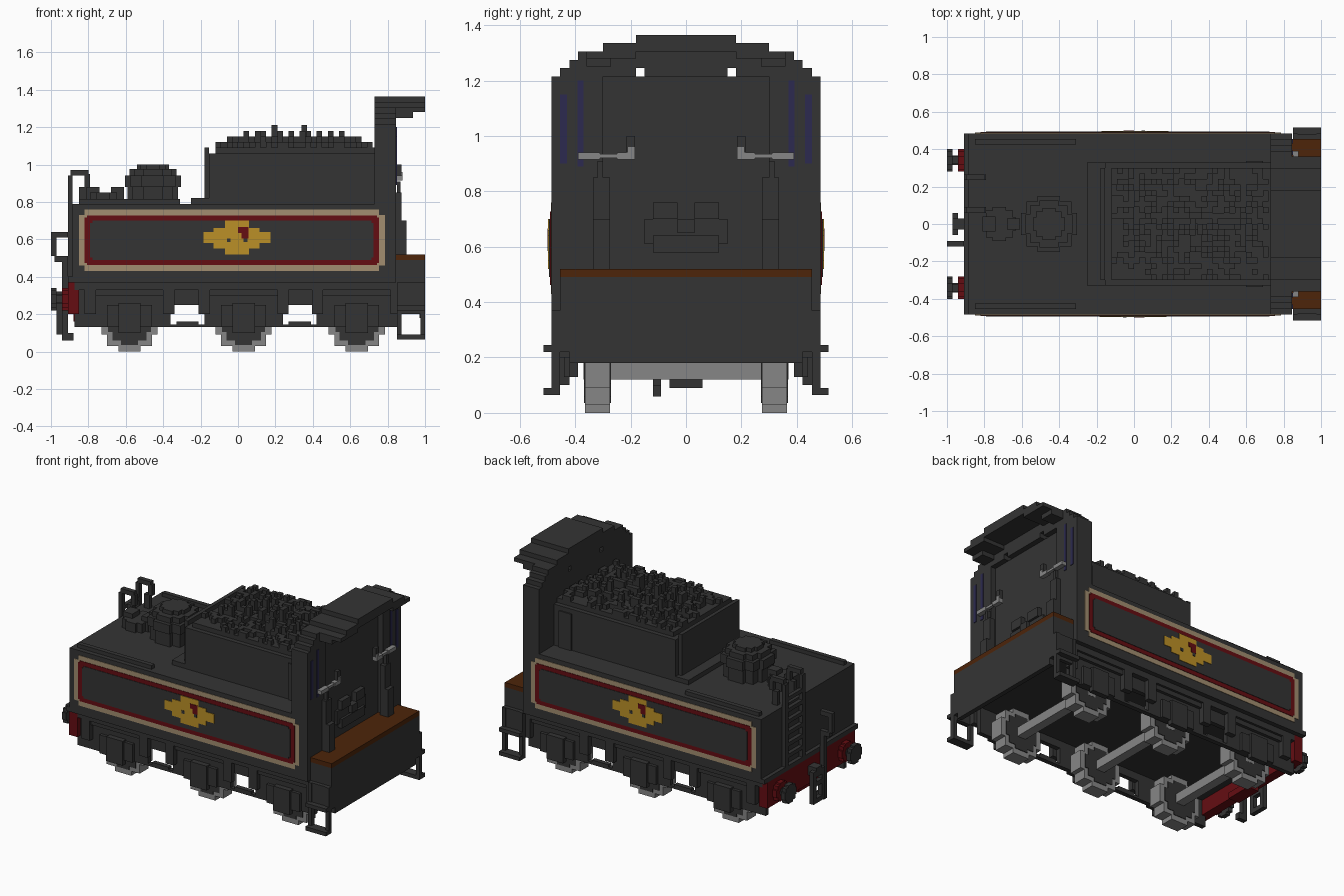
import bpy, bmesh, random
from mathutils import Vector

if "Cube" in bpy.data.objects:
    bpy.data.objects.remove(bpy.data.objects["Cube"], do_unlink=True)
random.seed(4)


def material(name, rgb):
    m = bpy.data.materials.new(name)
    m.use_nodes = True
    m.diffuse_color = (*rgb, 1)
    p = m.node_tree.nodes["Principled BSDF"]
    p.inputs["Base Color"].default_value = (*rgb, 1)
    p.inputs["Roughness"].default_value = 0.8
    return m


BLACK = material("charcoal", (0.034, 0.034, 0.034))
CREAM = material("cream_lining", (0.36, 0.27, 0.16))
RED = material("dark_red", (0.13, 0.004, 0.006))
GOLD = material("gold", (0.50, 0.28, 0.02))
GREY = material("steel_grey", (0.24, 0.24, 0.24))
BROWN = material("wood_brown", (0.075, 0.018, 0.003))
NAVY = material("navy_glass", (0.025, 0.023, 0.08))


def finish(name, bm, mat):
    bmesh.ops.recalc_face_normals(bm, faces=bm.faces)
    me = bpy.data.meshes.new(name)
    bm.to_mesh(me)
    bm.free()
    me.materials.append(mat)
    ob = bpy.data.objects.new(name, me)
    bpy.context.collection.objects.link(ob)
    return ob


def boxes(name, mat, items, mirror=False):
    """Blocks given as x0, x1, y0, y1, z0, z1; mirror repeats them across y = 0."""
    items = list(items)
    if mirror:
        items += [(a, b, -d, -c, e, f) for a, b, c, d, e, f in items]
    bm = bmesh.new()
    for x0, x1, y0, y1, z0, z1 in items:
        vs = bmesh.ops.create_cube(bm, size=1)["verts"]
        for v in vs:
            v.co = Vector(((x0 + x1) / 2 + v.co.x * (x1 - x0),
                           (y0 + y1) / 2 + v.co.y * (y1 - y0),
                           (z0 + z1) / 2 + v.co.z * (z1 - z0)))
    return finish(name, bm, mat)


def prism(name, mat, pts, axis, a, b):
    """Extrude a flat outline along x, y or z from a to b."""
    place = {"x": lambda p: (a, p[0], p[1]), "y": lambda p: (p[0], a, p[1]),
             "z": lambda p: (p[0], p[1], a)}[axis]
    bm = bmesh.new()
    face = bm.faces.new([bm.verts.new(place(p)) for p in pts])
    out = bmesh.ops.extrude_face_region(bm, geom=[face])["geom"]
    step = Vector([(b - a) if axis == k else 0 for k in "xyz"])
    for v in out:
        if isinstance(v, bmesh.types.BMVert):
            v.co += step
    return finish(name, bm, mat)


def stepped(cx, cy, r):
    """Blocky octagon outline."""
    q = [(1, .4), (.8, .4), (.8, .8), (.4, .8), (.4, 1)]
    pts = q + [(-x, y) for x, y in q[::-1]]
    pts += [(-x, -y) for x, y in q] + [(x, -y) for x, y in q[::-1]]
    return [(cx + x * r, cy + y * r) for x, y in pts]


def notched(x0, x1, z0, z1, n):
    """Rectangle outline with square corner notches."""
    return [(x0 + n, z0), (x1 - n, z0), (x1 - n, z0 + n), (x1, z0 + n),
            (x1, z1 - n), (x1 - n, z1 - n), (x1 - n, z1), (x0 + n, z1),
            (x0 + n, z1 - n), (x0, z1 - n), (x0, z0 + n), (x0 + n, z0 + n)]


# Water tank and underframe
boxes("tank", BLACK, [(-.885, .81, -.485, .485, .37, .79)])
boxes("underframe", BLACK, [(-.875, .85, -.39, .39, .30, .37),
                            (-.91, -.885, -.485, .485, .37, .40)])
boxes("tank_top_rails", BLACK, [(-.85, -.31, .425, .455, .79, .815)], True)
boxes("tank_top_ledge", BLACK, [(-.25, -.15, -.33, .33, .79, .82)])

# Lined side panels with emblem
for s, side in ((-1, "right"), (1, "left")):
    y = s * .485
    layers = [("border", CREAM, -.85, .785, .43, .76, .03),
              ("lining", RED, -.82, .755, .462, .728, .012),
              ("field", BLACK, -.79, .725, .49, .70, .012)]
    for i, (n, m, x0, x1, z0, z1, k) in enumerate(layers):
        prism(f"{side}_panel_{n}", m, notched(x0, x1, z0, z1, k), "y", y, y + s * .003 * (i + 1))
    f = -s

    def plate(x0, x1, z0, z1, t):
        xa, xb = sorted((f * x0, f * x1))
        ya, yb = sorted((y, y + s * t))
        return (xa, xb, ya, yb, z0, z1)
    boxes(f"{side}_emblem", GOLD, [plate(-.185, .175, .58, .64, .0125), plate(-.13, .115, .55, .66, .0125),
                                   plate(-.07, .06, .52, .70, .0125)])
    boxes(f"{side}_emblem_crest", RED, [plate(0, .055, .635, .665, .0155), plate(.02, .055, .605, .635, .0155)])
    boxes(f"{side}_emblem_dots", BLACK, [plate(-.06, -.04, .585, .605, .0155), plate(.03, .05, .585, .605, .0155)])

# Frames, springs, axle boxes and wheels
wheel_x = (-.58, .03, .635)
boxes("side_frames", BLACK,
      [(-.875, .85, .39, .42, .25, .37), (-.875, -.36, .39, .42, .13, .25),
       (-.18, .24, .39, .42, .13, .25), (.42, .85, .39, .42, .13, .25),
       (-.33, -.21, .39, .42, .13, .16), (.27, .39, .39, .42, .13, .16),
       (-.36, -.18, .39, .42, .13, .145), (.24, .42, .39, .42, .13, .145),
       (-.875, .85, .42, .455, .33, .37)], True)
for n, c in zip(("rear", "middle", "front"), wheel_x):
    boxes(f"{n}_axle_boxes", BLACK,
          [(c - .12, c + .12, .42, .44, .13, .25), (c - .06, c + .06, .42, .455, .10, .26),
           (c - .24, c + .24, .42, .44, .30, .33),
           (c - .24, c - .18, .42, .455, .20, .33), (c + .18, c + .24, .42, .455, .20, .33)], True)
    boxes(f"{n}_axle", GREY, [(c - .03, c + .03, -.37, .37, .12, .18)])
    for s, side in ((-1, "right"), (1, "left")):
        prism(f"{n}_{side}_wheel", GREY, stepped(c, .15, .15), "y", s * .275, s * .365)
        prism(f"{n}_{side}_wheel_web", BLACK, stepped(c, .15, .115), "y", s * .271, s * .369)

# Buffer beam, buffers and couplings
boxes("buffer_beam", RED, [(-.91, -.85, -.455, .455, .20, .37), (-.88, -.80, -.09, .09, .16, .20)])
for s, side in ((-1, "right"), (1, "left")):
    for n, m, r, a, b in (("base", RED, .06, -.91, -.94), ("neck", BLACK, .025, -.94, -.975),
                          ("head", BLACK, .06, -.97, -1.0)):
        prism(f"{side}_buffer_{n}", m, stepped(s * .34, .28, r), "x", a, b)
boxes("coupling", BLACK, [(-.97, -.91, -.03, .03, .26, .32), (-.97, -.94, -.06, -.03, .10, .30),
                          (-.97, -.94, .03, .06, .10, .30), (-.97, -.94, -.06, .06, .09, .12),
                          (-.97, -.94, -.06, .06, .20, .23)])
boxes("brake_pipe", BLACK, [(-1, -.91, -.12, -.09, .61, .64), (-1, -.97, -.12, -.09, .51, .62),
                            (-.98, -.91, -.12, -.09, .48, .51), (-.94, -.91, -.12, -.09, .07, .51),
                            (-.94, -.88, -.12, -.09, .06, .10)])

# End ladder with hooped handrails
rails = []
for y in (.06, .235):
    rails += [(-.91, -.885, y, y + .03, .40, .94), (-.895, -.80, y, y + .03, .94, .97),
              (-.82, -.79, y, y + .03, .88, .95), (-.85, -.81, y, y + .03, .79, .88)]
rungs = [(-.91, -.885, .09, .235, .45 + .075 * i, .475 + .075 * i) for i in range(6)]
boxes("ladder", BLACK, rails + rungs)

# Filler dome and hatch on the tank top
prism("dome_base", BLACK, stepped(-.455, 0, .135), "z", .79, .88)
prism("dome_body", BLACK, stepped(-.455, 0, .15), "z", .88, .94)
prism("dome_shoulder", BLACK, stepped(-.455, 0, .125), "z", .94, .975)
prism("dome_lid", BLACK, stepped(-.455, 0, .085), "z", .975, 1.0)
prism("tank_hatch", BLACK, stepped(-.72, 0, .09), "z", .79, .85)
boxes("hatch_hinge", BLACK, [(-.81, -.74, -.04, .04, .79, .88), (-.68, -.61, -.03, .03, .79, .88)])

# Coal bunker and coal
boxes("bunker", BLACK, [(-.155, .74, -.33, .33, .79, 1.06), (-.18, -.155, -.30, .30, .79, 1.09)])
boxes("bunker_side_plate", BLACK, [(.60, .69, .33, .338, .79, 1.03)], True)
coal = [(-.12, .735, -.30, .30, 1.06, 1.09)]
for i in range(28):
    for j in range(20):
        x, y = -.12 + .03 * i, -.30 + .03 * j
        edge = min(i, 27 - i, j, 19 - j)
        levels = random.choice((0, 0, 1, 1, 2, 3) if edge > 4 else (0, 0, 1, 1, 2) if edge > 1 else (0, 0, 1))
        if levels:
            coal.append((x, x + .03, y, y + .03, 1.08, 1.09 + .03 * levels))
coal += [(.18, .21, .0, .03, 1.09, 1.21), (.34, .37, -.06, 0, 1.09, 1.21)]
boxes("coal", BLACK, coal)

# Cab bulkhead with curved top and two small gaps
boxes("cab_bulkhead", BLACK, [(.73, .81, -.485, .485, .37, 1.215), (.73, .845, -.15, .15, 1.215, 1.245)])
boxes("cab_bulkhead_sides", BLACK, [(.80, .845, .30, .485, .37, 1.215), (.73, .845, .18, .455, 1.215, 1.245)], True)
half = [(.42, 1.245), (.42, 1.275), (.39, 1.275), (.39, 1.305), (.30, 1.305), (.30, 1.335), (.18, 1.335), (.18, 1.365)]
prism("cab_arch", BLACK, half + [(-y, z) for y, z in half[::-1]], "x", .73, .845)
boxes("cab_roof", BLACK, [(.84, 1, -.18, .18, 1.305, 1.365)])
boxes("cab_roof_sides", BLACK, [(.84, 1, .18, .30, 1.28, 1.335), (.84, 1, .30, .36, 1.28, 1.305),
                                (.84, .935, .27, .36, 1.25, 1.28)], True)
boxes("window_strips", NAVY, [(.845, .849, .43, .455, .90, 1.15), (.845, .849, .37, .392, .89, 1.20)], True)

# Cab floor, front box and footsteps
boxes("cab_floor", BROWN, [(.81, 1, -.455, .455, .49, .52)])
boxes("front_box", BLACK, [(.80, 1, -.455, .455, .37, .49), (.97, 1, -.455, .455, .22, .37),
                           (.97, 1, -.42, .42, .18, .22), (.84, .97, -.42, .42, .30, .37)])
boxes("footsteps", BLACK, [(.85, .875, .455, .485, .07, .37), (.975, 1, .455, .485, .07, .37),
                           (.85, 1, .455, .515, .065, .09), (.85, 1, .455, .515, .22, .245),
                           (.85, 1, .455, .48, .20, .37)], True)

# Brake columns, handles and shovel hatch
boxes("brake_columns", BLACK, [(.84, .90, .275, .335, .52, .70), (.84, .875, .275, .335, .70, .85),
                               (.85, .87, .30, .32, .85, .91), (.85, .875, .185, .215, .94, 1.0)], True)
boxes("brake_handles", GREY, [(.85, .88, .31, .39, .915, .94), (.855, .875, .25, .31, .92, .935),
                              (.85, .88, .185, .25, .915, .94), (.85, .88, .185, .21, .94, .96)], True)
boxes("shovel_hatch", BLACK, [(.81, .84, -.12, .12, .58, .64), (.81, .825, -.15, .15, .61, .70),
                              (.81, .84, -.12, -.03, .70, .76), (.81, .84, .03, .12, .70, .76),
                              (.81, .85, -.03, .03, .65, .70)])
